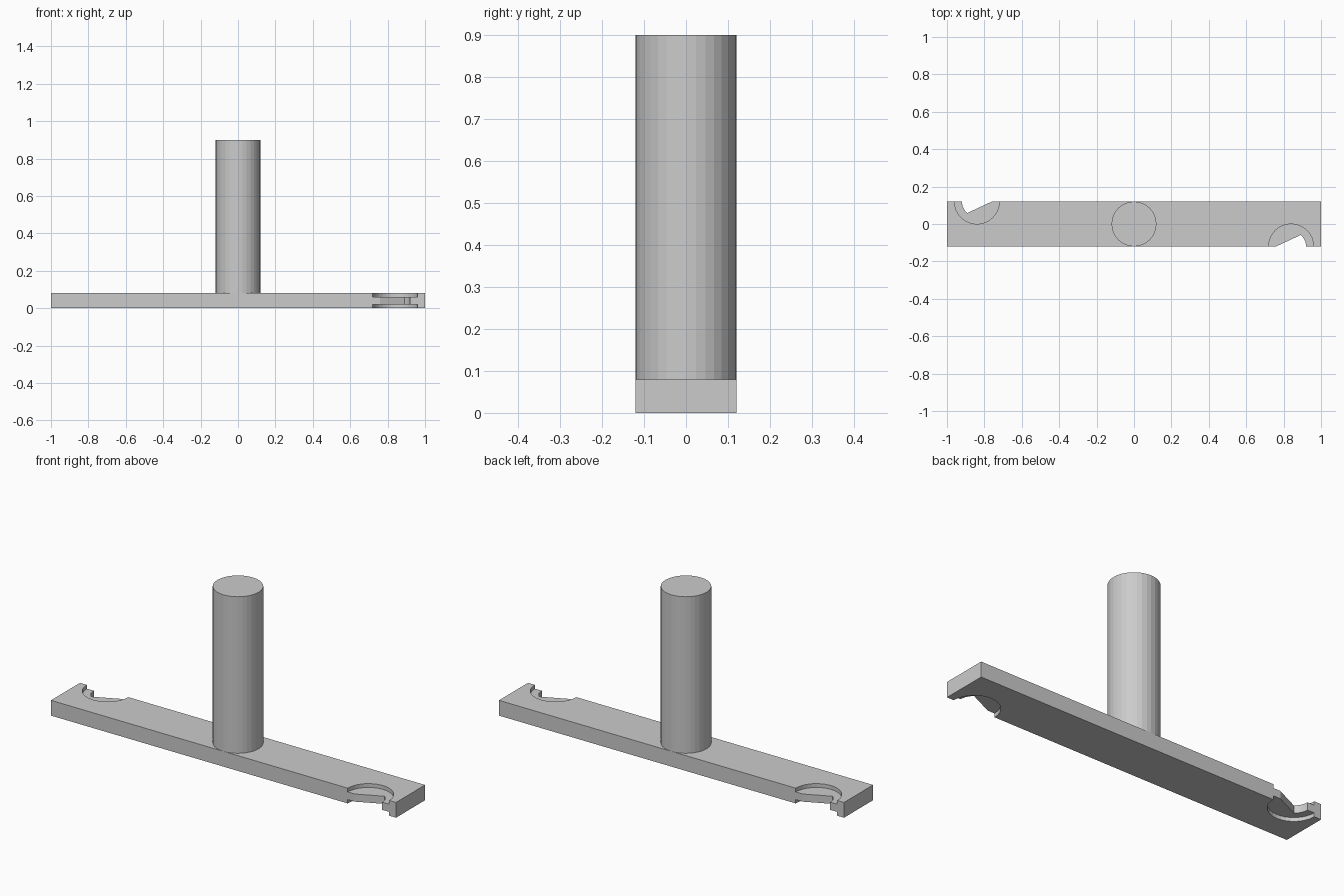
import bpy, bmesh
from math import cos, sin, pi, radians

if "Cube" in bpy.data.objects:
    bpy.data.objects.remove(bpy.data.objects["Cube"])

W, T = 0.12, 0.08          # half width and thickness of the bar
NX = 0.84                  # notch centre along the bar


def prism(name, pts, z0, z1):
    """Extrude a flat outline between two heights."""
    bm = bmesh.new()
    face = bm.faces.new([bm.verts.new((x, y, z0)) for x, y in pts])
    ext = bmesh.ops.extrude_face_region(bm, geom=[face])
    for v in ext["geom"]:
        if isinstance(v, bmesh.types.BMVert):
            v.co.z = z1
    bmesh.ops.recalc_face_normals(bm, faces=bm.faces)
    mesh = bpy.data.meshes.new(name)
    bm.to_mesh(mesh)
    bm.free()
    ob = bpy.data.objects.new(name, mesh)
    bpy.context.collection.objects.link(ob)
    return ob


def arc(r, a0, a1, n, cx=0.0, cy=0.0):
    return [(cx + r * cos(a0 + (a1 - a0) * i / n),
             cy + r * sin(a0 + (a1 - a0) * i / n)) for i in range(n + 1)]


# Flat crossbar
bar = prism("crossbar", [(-1, -W), (1, -W), (1, W), (-1, W)], 0, T)

# Stepped notches at opposite corners, the second turned by half a circle
recess = [(NX - 0.12, -0.3), (NX + 0.12, -0.3)] + arc(0.12, 0, pi, 16, NX, -W)
slot = ([(NX - 0.08, -0.3), (NX + 0.08, -0.3)]
        + arc(0.08, 0, radians(50), 5, NX, -W) + [(NX - 0.08, -W)])
cuts = [("upper_recess", recess, 0.06, 0.2),
        ("lower_recess", recess, -0.2, 0.02),
        ("slot", slot, -0.1, 0.18)]
for s in (1, -1):
    for name, pts, z0, z1 in cuts:
        cutter = prism(name + "_cutter", [(s * x, s * y) for x, y in pts], z0, z1)
        cutter.hide_render = True
        cutter.hide_viewport = True
        cutter.display_type = 'WIRE'
        mod = bar.modifiers.new(name, 'BOOLEAN')
        mod.operation = 'DIFFERENCE'
        mod.solver = 'EXACT'
        mod.object = cutter

# Round upright post
prism("post", arc(0.12, 0, 2 * pi, 32)[:-1], T, 0.9)
